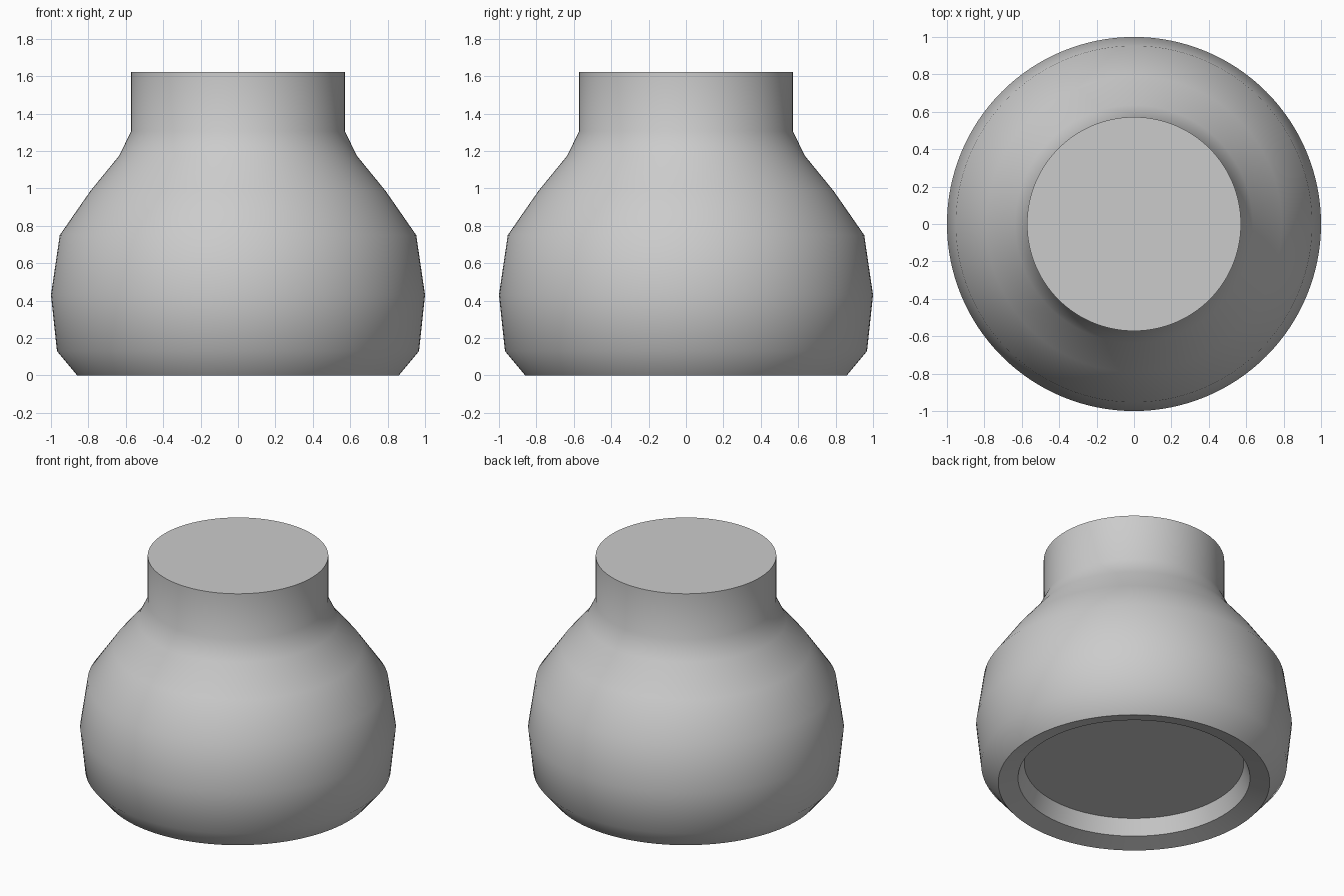
import bpy, bmesh, math

if "Cube" in bpy.data.objects:
    bpy.data.objects.remove(bpy.data.objects["Cube"])

# Half profile (radius, height): recess floor, underside rim, belly, shoulder, neck, flat top
profile = [(0.695, 0.14), (0.735, 0.033), (0.86, 0), (0.968, 0.13), (1.0, 0.43),
           (0.953, 0.75), (0.79, 0.985), (0.635, 1.175), (0.572, 1.305), (0.572, 1.623)]
SIDES = 128

bm = bmesh.new()
rings = [[bm.verts.new((r * math.cos(2 * math.pi * i / SIDES),
                        r * math.sin(2 * math.pi * i / SIDES), z))
          for i in range(SIDES)] for r, z in profile]

# Side walls between neighbouring rings
for a, b in zip(rings, rings[1:]):
    for i in range(SIDES):
        j = (i + 1) % SIDES
        bm.faces.new((a[i], a[j], b[j], b[i]))

# Recess floor and flat top
bm.faces.new(rings[0][::-1])
bm.faces.new(rings[-1])
bmesh.ops.recalc_face_normals(bm, faces=bm.faces)

mesh = bpy.data.meshes.new("bulb_body")
bm.to_mesh(mesh)
bm.free()
body = bpy.data.objects.new("bulb_body", mesh)
bpy.context.collection.objects.link(body)

# Smooth belly with crisp rims
bpy.context.view_layer.objects.active = body
body.select_set(True)
bpy.ops.object.shade_smooth_by_angle(angle=math.radians(45))
